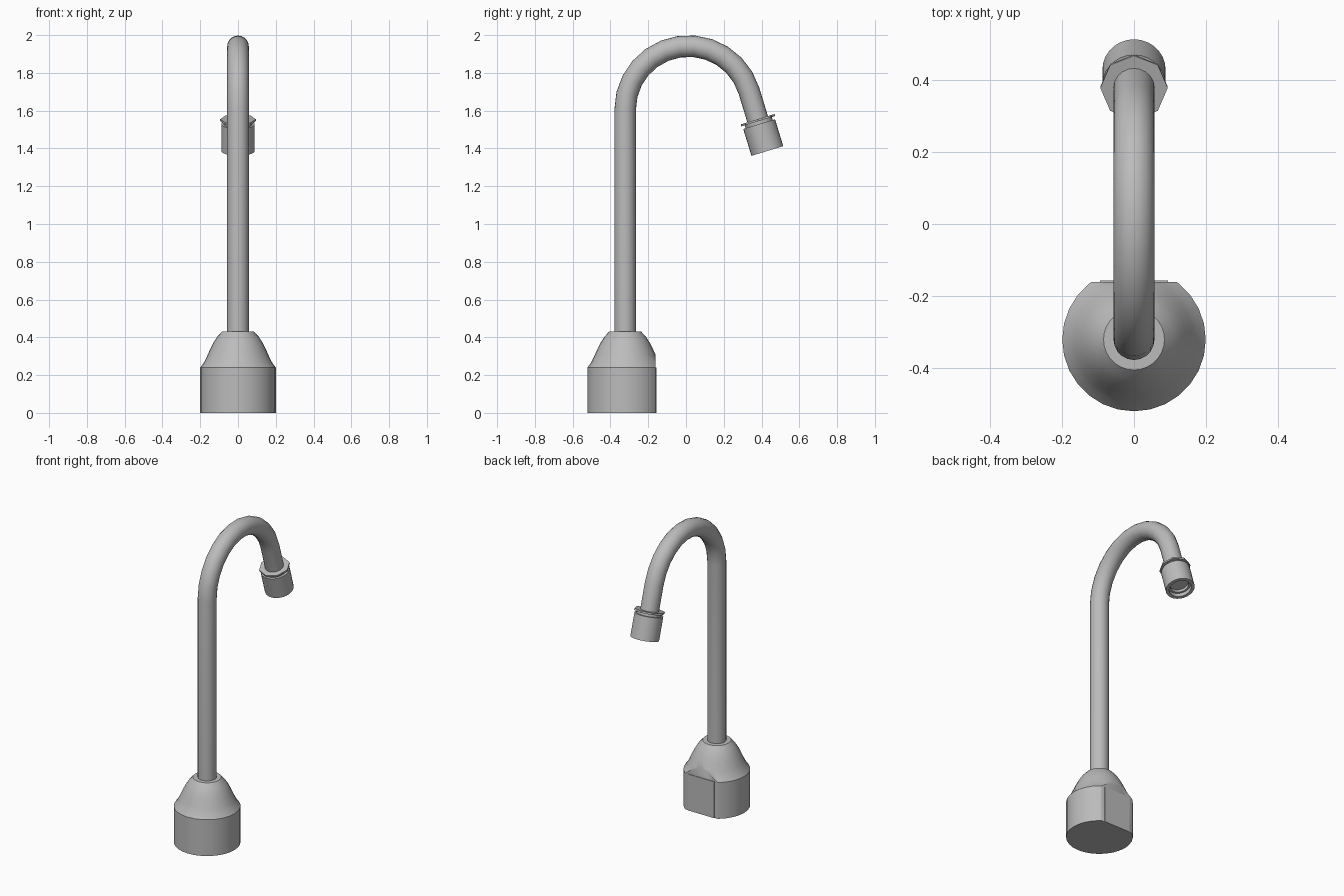
import bpy, bmesh, math
from mathutils import Vector, Matrix

if "Cube" in bpy.data.objects:
    bpy.data.objects.remove(bpy.data.objects["Cube"], do_unlink=True)

metal = bpy.data.materials.new("grey metal")
metal.use_nodes = True
grey = (0.5, 0.5, 0.5, 1)
metal.diffuse_color = grey
metal.node_tree.nodes["Principled BSDF"].inputs["Base Color"].default_value = grey

STEM_Y = -0.322
BEND_R = 0.335
BEND_Y, BEND_Z = STEM_Y + BEND_R, 1.607
TILT = math.radians(17)      # outlet lean from vertical


def finish(name, bm, angle=35):
    bmesh.ops.recalc_face_normals(bm, faces=bm.faces)
    mesh = bpy.data.meshes.new(name)
    bm.to_mesh(mesh)
    bm.free()
    mesh.materials.append(metal)
    obj = bpy.data.objects.new(name, mesh)
    bpy.context.collection.objects.link(obj)
    bpy.ops.object.select_all(action='DESELECT')
    obj.select_set(True)
    bpy.context.view_layer.objects.active = obj
    bpy.ops.object.shade_smooth_by_angle(angle=math.radians(angle))
    return obj


def loft(rings, sides):
    """Skin circles given as (centre, lean about x, radius), capped at both ends."""
    bm = bmesh.new()
    loops = []
    for centre, lean, radius in rings:
        turn = Matrix.Rotation(lean, 3, 'X')
        loops.append([bm.verts.new(Vector(centre) + turn @ Vector(
            (radius * math.cos(math.tau * i / sides),
             radius * math.sin(math.tau * i / sides), 0))) for i in range(sides)])
    for a, b in zip(loops, loops[1:]):
        for i in range(sides):
            j = (i + 1) % sides
            bm.faces.new((a[i], a[j], b[j], b[i]))
    bm.faces.new(loops[0])
    bm.faces.new(loops[-1])
    return bm


def on_axis(s):
    """Point on the outlet axis, s beyond the end of the bend."""
    return Vector((0, BEND_Y + BEND_R * math.cos(TILT) + s * math.sin(TILT),
                   BEND_Z + BEND_R * math.sin(TILT) - s * math.cos(TILT)))


def outlet_part(name, profile, sides):
    return finish(name, loft([(on_axis(s), TILT, r) for s, r in profile], sides))


# Bell-shaped base with its back sliced flat
bell = [(0.2, 0), (0.2, 0.24), (0.181, 0.266), (0.165, 0.298), (0.148, 0.336),
        (0.131, 0.37), (0.11, 0.403), (0.085, 0.43)]
bm = loft([((0, STEM_Y, z), 0, r) for r, z in bell], 28)
cut = bmesh.ops.bisect_plane(bm, geom=bm.verts[:] + bm.edges[:] + bm.faces[:],
                             plane_co=(0, -0.161, 0), plane_no=(0, 1, 0), clear_outer=True)
bmesh.ops.contextual_create(bm, geom=[e for e in cut["geom_cut"]
                                      if isinstance(e, bmesh.types.BMEdge)])
finish("base", bm)

# Thin panel on the flat back
bm = bmesh.new()
bmesh.ops.create_cube(bm, size=1, matrix=Matrix.Translation((0, -0.161, 0.12))
                      @ Matrix.Diagonal((0.19, 0.008, 0.24, 1)))
finish("back_panel", bm)

# Gooseneck pipe
steps = 12
path = [((0, STEM_Y, 0.42), 0, 0.057)]
for k in range(steps + 1):
    a = (math.pi - TILT) * k / steps
    path.append(((0, BEND_Y - BEND_R * math.cos(a), BEND_Z + BEND_R * math.sin(a)), -a, 0.057))
path.append((on_axis(0.19), TILT - math.pi, 0.057))
finish("gooseneck_pipe", loft(path, 20))

# Octagonal washer, then the hollow nozzle with a stepped mouth
outlet_part("octagonal_washer", [(0.157, 0.094), (0.168, 0.094)], 8)
outlet_part("nozzle_neck", [(0.16, 0.075), (0.19, 0.075)], 24)
outlet_part("nozzle", [(0.184, 0.088), (0.333, 0.088), (0.333, 0.068),
                       (0.308, 0.068), (0.308, 0.056), (0.29, 0.056)], 28)
